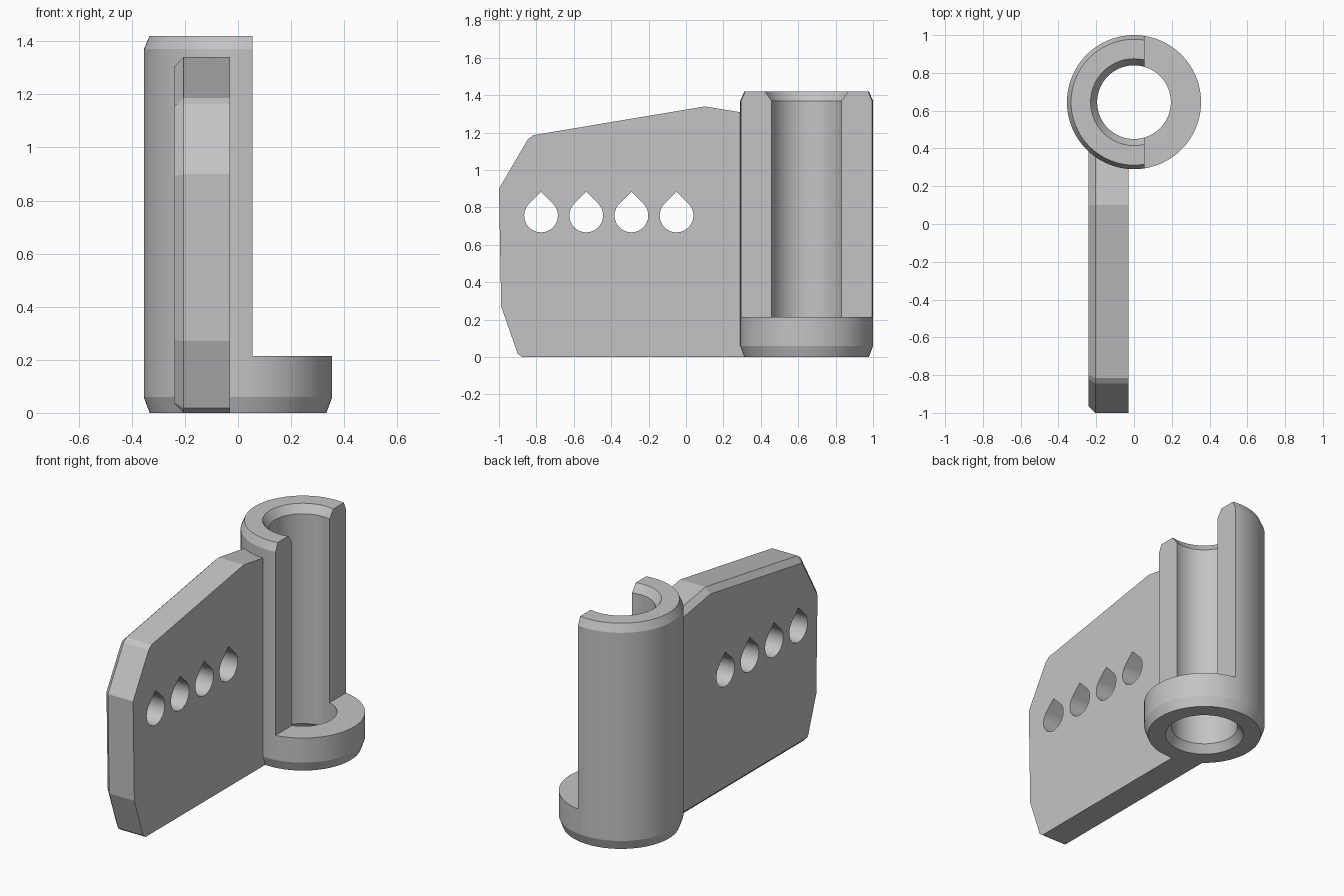
import bpy, bmesh, math

cube = bpy.data.objects.get("Cube")
if cube:
    bpy.data.objects.remove(cube, do_unlink=True)

grey = bpy.data.materials.new("plain grey")
grey.use_nodes = True
colour = (0.55, 0.55, 0.55, 1)
grey.diffuse_color = colour
grey.node_tree.nodes["Principled BSDF"].inputs["Base Color"].default_value = colour


def make_object(name, bm):
    bmesh.ops.recalc_face_normals(bm, faces=bm.faces)
    mesh = bpy.data.meshes.new(name)
    bm.to_mesh(mesh)
    bm.free()
    mesh.materials.append(grey)
    obj = bpy.data.objects.new(name, mesh)
    bpy.context.collection.objects.link(obj)
    return obj


def add_prism(bm, outline, x0, x1):
    """Extrude a (y, z) outline along x; return the face at x0."""
    caps = [[bm.verts.new((x, y, z)) for y, z in outline] for x in (x0, x1)]
    faces = [bm.faces.new(c) for c in caps]
    n = len(outline)
    for i in range(n):
        j = (i + 1) % n
        bm.faces.new((caps[0][i], caps[0][j], caps[1][j], caps[1][i]))
    return faces[0]


def cut(target, cutter):
    cutter.hide_render = True
    mod = target.modifiers.new("cut", 'BOOLEAN')
    mod.operation = 'DIFFERENCE'
    mod.solver = 'EXACT'
    mod.object = cutter
    bpy.context.view_layer.objects.active = target
    bpy.ops.object.modifier_apply(modifier=mod.name)
    bpy.data.objects.remove(cutter, do_unlink=True)


def smooth(obj):
    bpy.ops.object.select_all(action='DESELECT')
    obj.select_set(True)
    bpy.context.view_layer.objects.active = obj
    bpy.ops.object.shade_smooth_by_angle(angle=math.radians(12))


# Sleeve: revolved wall section with chamfered rims
CENTRE_Y, HEIGHT, SEGMENTS = 0.645, 1.42, 96
OUTER, INNER, RIM = 0.355, 0.195, 0.05
section = [(OUTER - 0.022, 0), (OUTER, RIM + 0.01), (OUTER, HEIGHT - RIM),
           (OUTER - 0.022, HEIGHT), (INNER + 0.035, HEIGHT),
           (INNER, HEIGHT - RIM), (INNER, RIM), (INNER + 0.035, 0)]
bm = bmesh.new()
rings = []
for s in range(SEGMENTS):
    a = math.tau * s / SEGMENTS
    rings.append([bm.verts.new((r * math.cos(a), CENTRE_Y + r * math.sin(a), z))
                  for r, z in section])
for s in range(SEGMENTS):
    a, b = rings[s], rings[(s + 1) % SEGMENTS]
    for i in range(len(section)):
        j = (i + 1) % len(section)
        bm.faces.new((a[i], b[i], b[j], a[j]))
sleeve = make_object("sleeve", bm)

# Open side of the sleeve above the base ring
bm = bmesh.new()
add_prism(bm, [(0.1, 0.215), (1.2, 0.215), (1.2, 1.6), (0.1, 1.6)], 0.055, 0.6)
cut(sleeve, make_object("opening_cutter", bm))
smooth(sleeve)

# Side plate: extruded outline, chamfered on its outer side, ending in the sleeve wall
END_Y = 0.41
outline = [(END_Y, 0), (-0.875, 0), (-0.9, 0.018), (-0.988, 0.27), (-1, 0.9),
           (-0.845, 1.165), (-0.815, 1.187), (0.10, 1.34), (END_Y, 1.29)]
bm = bmesh.new()
cap = add_prism(bm, outline, -0.24, -0.03)
rim = [e for e in cap.edges if any(v.co.y < END_Y - 0.01 for v in e.verts)]
bmesh.ops.bevel(bm, geom=rim, offset=0.035, offset_type='OFFSET',
                segments=1, affect='EDGES', profile=0.5)
plate = make_object("side_plate", bm)

# Row of teardrop holes through the plate
bm = bmesh.new()
HOLE, HOLE_Z = 0.09, 0.757
for k in range(4):
    y = -0.775 + 0.2415 * k
    drop = [(y, HOLE_Z + HOLE * math.sqrt(2))]
    for i in range(37):
        a = math.radians(135 + 270 * i / 36)
        drop.append((y + HOLE * math.cos(a), HOLE_Z + HOLE * math.sin(a)))
    add_prism(bm, drop, -0.4, 0.1)
cut(plate, make_object("hole_cutter", bm))
smooth(plate)
